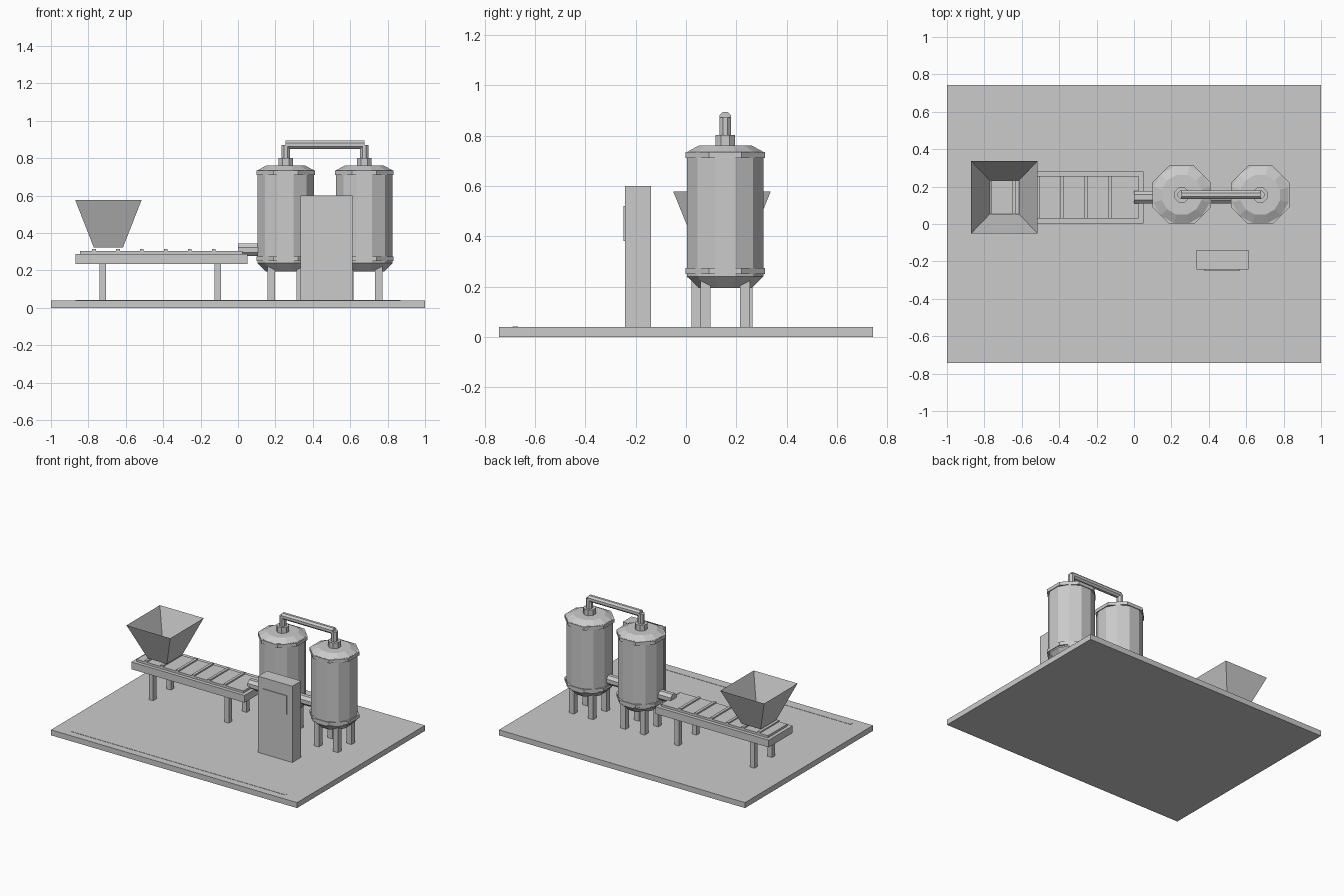
import bpy, bmesh, math
from mathutils import Matrix, Vector

cube = bpy.data.objects.get("Cube")
if cube:
    bpy.data.objects.remove(cube, do_unlink=True)

grey = bpy.data.materials.new("plain_grey")
grey.use_nodes = True
GREY = (0.6, 0.6, 0.6, 1)
grey.diffuse_color = GREY
grey.node_tree.nodes["Principled BSDF"].inputs["Base Color"].default_value = GREY


def finish(name, bm):
    mesh = bpy.data.meshes.new(name)
    bm.normal_update()
    bm.to_mesh(mesh)
    bm.free()
    mesh.materials.append(grey)
    obj = bpy.data.objects.new(name, mesh)
    bpy.context.collection.objects.link(obj)
    return obj


def box(name, x, y, z):
    """Box from (min, max) pairs on each axis."""
    bm = bmesh.new()
    bmesh.ops.create_cube(bm, size=1)
    for v in bm.verts:
        v.co = Vector(r[0] if c < 0 else r[1] for c, r in zip(v.co, (x, y, z)))
    return finish(name, bm)


def post(name, x, y, z, size):
    h = size / 2
    return box(name, (x - h, x + h), (y - h, y + h), z)


def rod(name, start, end, radius, sides=8):
    """Prism running from one point to another."""
    a, b = Vector(start), Vector(end)
    turn = (b - a).to_track_quat('Z', 'Y').to_matrix().to_4x4()
    spin = Matrix.Rotation(math.pi / sides, 4, 'Z')
    bm = bmesh.new()
    bmesh.ops.create_cone(bm, cap_ends=True, segments=sides, radius1=radius, radius2=radius,
                          depth=(b - a).length,
                          matrix=Matrix.Translation((a + b) / 2) @ turn @ spin)
    return finish(name, bm)


def lathe(name, x, y, profile, sides):
    """Closed turned shape from (radius, height) points."""
    bm = bmesh.new()
    rings = []
    for r, z in profile:
        angles = [math.tau * (i + 0.5) / sides for i in range(sides)]
        rings.append([bm.verts.new((x + r * math.cos(t), y + r * math.sin(t), z)) for t in angles])
    for low, high in zip(rings, rings[1:]):
        for i in range(sides):
            j = (i + 1) % sides
            bm.faces.new((low[i], low[j], high[j], high[i]))
    bm.faces.new(rings[0][::-1])
    bm.faces.new(rings[-1])
    return finish(name, bm)


# Floor slab with a thin marking strip
FLOOR = 0.04
box("floor_slab", (-1, 1), (-0.743, 0.743), (0, FLOOR))
box("floor_strip", (-0.87, 0.87), (-0.69, -0.668), (FLOOR, FLOOR + 0.002))

# Conveyor
LINE_Y = 0.143
box("conveyor_frame", (-0.87, 0.05), (LINE_Y - 0.139, LINE_Y + 0.139), (0.235, 0.288))
box("conveyor_belt", (-0.845, 0.023), (LINE_Y - 0.113, LINE_Y + 0.113), (0.288, 0.304))
for i in range(6):
    x = -0.77 + i * 0.128
    box("belt_slat", (x - 0.01, x + 0.01), (LINE_Y - 0.113, LINE_Y + 0.113), (0.304, 0.314))
for x in (-0.723, -0.108):
    for side in (-1, 1):
        post("conveyor_leg", x, LINE_Y + side * 0.103, (FLOOR, 0.235), 0.036)

# Open hopper
bm = bmesh.new()
rings = []
for hx, hy, z in ((0.078, 0.09, 0.323), (0.178, 0.194, 0.578)):
    rings.append([bm.verts.new((-0.693 + sx * hx, LINE_Y + sy * hy, z))
                  for sx, sy in ((-1, -1), (1, -1), (1, 1), (-1, 1))])
for i in range(4):
    j = (i + 1) % 4
    bm.faces.new((rings[0][i], rings[0][j], rings[1][j], rings[1][i]))
finish("hopper", bm)

# Tanks
TANK_Y = 0.156
TANKS = (0.255, 0.675)
PIPE_Z = 0.872
for x in TANKS:
    lathe("tank_body", x, TANK_Y,
          [(0.11, 0.195), (0.157, 0.24), (0.157, 0.735), (0.11, 0.76)], 12)
    for z in (0.25, 0.71):
        lathe("tank_band", x, TANK_Y, [(0.17, z), (0.17, z + 0.024)], 8)
    for sx in (-1, 1):
        for sy in (-1, 1):
            post("tank_leg", x + sx * 0.078, TANK_Y + sy * 0.078, (FLOOR, 0.23), 0.04)
    rod("tank_neck", (x, TANK_Y, 0.755), (x, TANK_Y, 0.802), 0.043)
    rod("riser_pipe", (x, TANK_Y, 0.8), (x, TANK_Y, PIPE_Z), 0.024)

# Pipes joining the tanks and the conveyor
rod("overhead_pipe", (TANKS[0], TANK_Y, PIPE_Z), (TANKS[1], TANK_Y, PIPE_Z), 0.024)
rod("feed_pipe", (0, LINE_Y, 0.31), (TANKS[1], LINE_Y, 0.31), 0.036)

# Control cabinet with a front panel
box("cabinet", (0.333, 0.612), (-0.243, -0.14), (FLOOR, 0.6))
box("cabinet_panel", (0.375, 0.568), (-0.249, -0.243), (0.38, 0.52))
